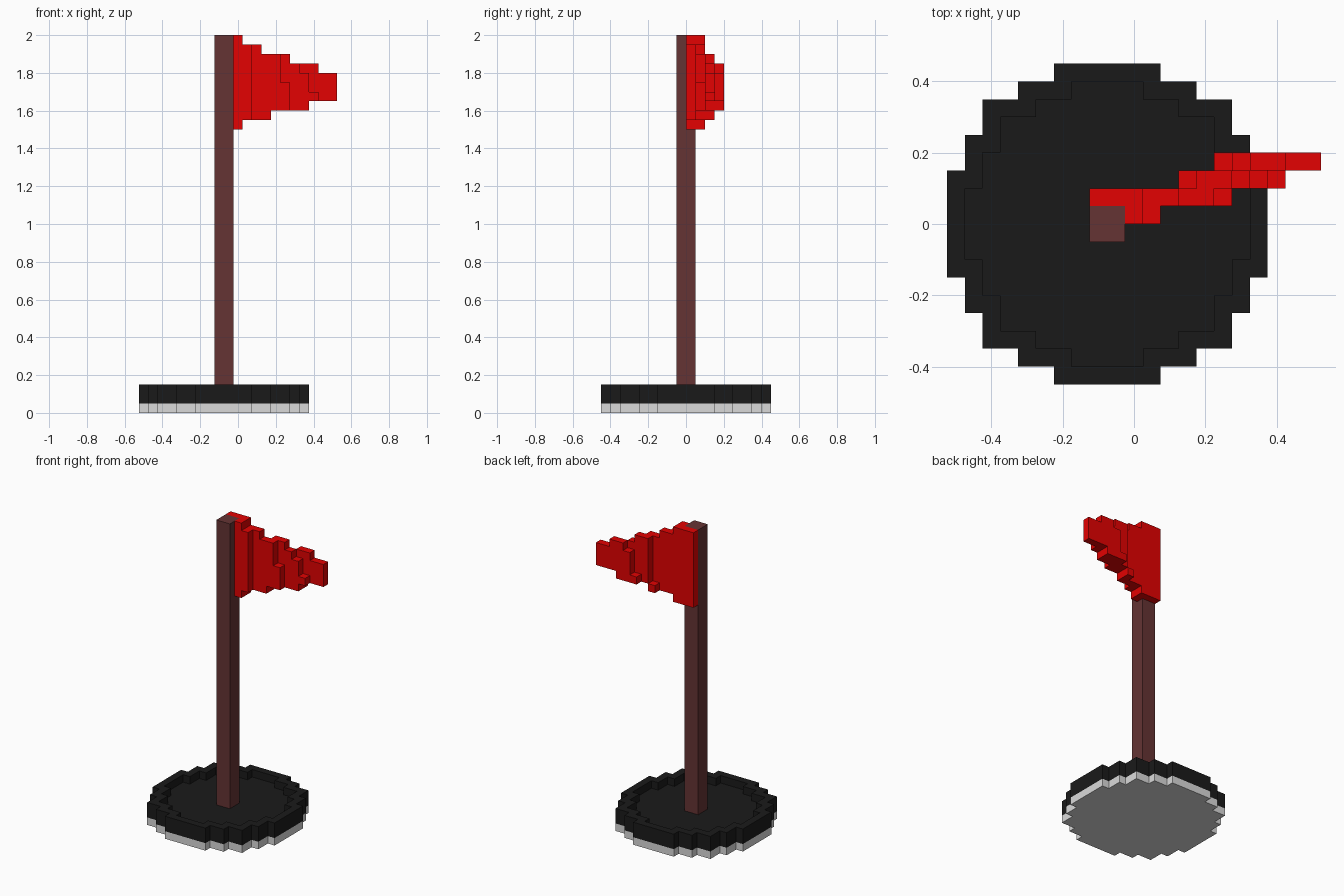
import bpy, bmesh
from itertools import product

if "Cube" in bpy.data.objects:
    bpy.data.objects.remove(bpy.data.objects["Cube"])

S = 0.05             # size of one block
AXIS_X = -0.075      # x of the pole axis; block indices count from here


def material(name, rgb):
    m = bpy.data.materials.new(name)
    m.diffuse_color = (*rgb, 1)
    m.use_nodes = True
    m.node_tree.nodes["Principled BSDF"].inputs["Base Color"].default_value = m.diffuse_color
    return m


def blocks(name, cells, mat):
    """One mesh holding only the outer faces of a set of (i, j, k) blocks."""
    cells = set(cells)
    bm = bmesh.new()
    verts = {}

    def vert(p):
        if p not in verts:
            verts[p] = bm.verts.new((AXIS_X + p[0] * S, p[1] * S, p[2] * S))
        return verts[p]

    for c in cells:
        for axis, side in product(range(3), (0, 1)):
            neighbour = list(c)
            neighbour[axis] += 2 * side - 1
            if tuple(neighbour) in cells:
                continue
            quad = []
            for a, b in ((0, 0), (1, 0), (1, 1), (0, 1)):
                p = list(c)
                p[axis] += side
                p[(axis + 1) % 3] += a
                p[(axis + 2) % 3] += b
                quad.append(vert(tuple(p)))
            bm.faces.new(quad if side else quad[::-1])
    mesh = bpy.data.meshes.new(name)
    bm.to_mesh(mesh)
    bm.free()
    mesh.materials.append(mat)
    obj = bpy.data.objects.new(name, mesh)
    bpy.context.collection.objects.link(obj)
    return obj


def box(x, y, z):
    return set(product(range(*x), range(*y), range(*z)))


def disc(half_widths, k):
    """Stepped disc: half width of each row, counted outwards from the middle."""
    cells = set()
    for j, w in enumerate(half_widths):
        for row in (j, -1 - j):
            cells |= box((-w, w), (row, row + 1), (k, k + 1))
    return cells


black = material("black", (0.0103, 0.0103, 0.0103))
grey = material("light grey", (0.70, 0.70, 0.70))
brown = material("dark brown", (0.130, 0.034, 0.034))
red = material("red", (0.77, 0.0005, 0.0005))

# Round base: grey foot, black plate with a raised rim
OUTER = (9, 9, 9, 8, 8, 7, 7, 5, 3)
INNER = (8, 8, 7, 7, 6, 6, 4, 2)
blocks("base_foot", disc(OUTER, 0), grey)
blocks("base_plate", disc(OUTER, 1) | (disc(OUTER, 2) - disc(INNER, 2)), black)

# Pole
blocks("pole", box((-1, 1), (-1, 1), (2, 40)), brown)


# Tapering pennant, bending backwards in four layers
def in_flag(i, j, k):
    top = 40 if i < 2 else 39 if i < 4 else 38 if i < 7 else 37 if i < 10 else 36
    bottom = 30 if i < 2 else 31 if i < 5 else 32 if i < 9 else 33
    start, end = (
        (1, 3),
        (-1, 6 if k >= 35 else 7),
        (4 if k < 32 else 5, 8 if k >= 36 else 9 if k >= 34 else 10),
        (6 if k < 33 else 7 if k < 36 else 8, 12),
    )[j]
    return bottom <= k < top and start <= i < end


blocks("flag", [c for c in box((-1, 12), (0, 4), (30, 40)) if in_flag(*c)], red)
